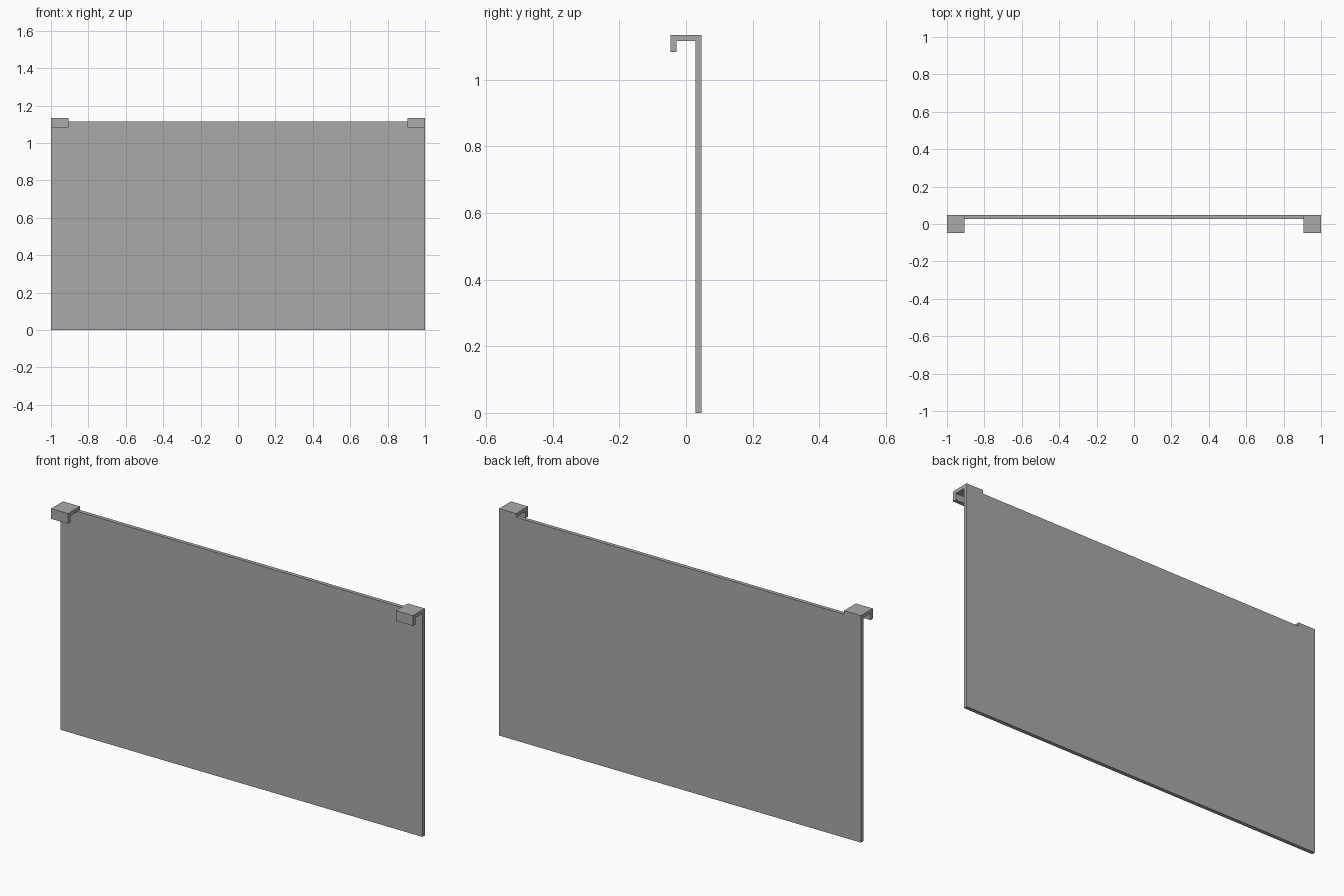
import bpy
import bmesh

cube = bpy.data.objects.get("Cube")
if cube:
    bpy.data.objects.remove(cube, do_unlink=True)

# Overall sizes
HALF_WIDTH = 1.0
HALF_DEPTH = 0.047
THICK = 0.019
PANEL_TOP = 1.116
HOOK_TOP = 1.134
LIP_BOTTOM = 1.083
HOOK_WIDTH = 0.094

grey = bpy.data.materials.new("mid_grey")
grey.use_nodes = True
colour = (0.4, 0.4, 0.4, 1.0)
grey.diffuse_color = colour
grey.node_tree.nodes["Principled BSDF"].inputs["Base Color"].default_value = colour


def extrude_profile(name, profile, x_start, x_end):
    """Extrude a closed (y, z) profile along x."""
    bm = bmesh.new()
    face = bm.faces.new([bm.verts.new((x_start, y, z)) for y, z in profile])
    result = bmesh.ops.extrude_face_region(bm, geom=[face])
    moved = [v for v in result["geom"] if isinstance(v, bmesh.types.BMVert)]
    bmesh.ops.translate(bm, verts=moved, vec=(x_end - x_start, 0, 0))
    bmesh.ops.recalc_face_normals(bm, faces=bm.faces)
    mesh = bpy.data.meshes.new(name)
    bm.to_mesh(mesh)
    bm.free()
    mesh.materials.append(grey)
    obj = bpy.data.objects.new(name, mesh)
    bpy.context.collection.objects.link(obj)
    return obj


# Thin upright panel along the back
back = HALF_DEPTH
panel_front = back - THICK
extrude_profile("panel", [(panel_front, 0), (back, 0),
                          (back, PANEL_TOP), (panel_front, PANEL_TOP)],
                -HALF_WIDTH, HALF_WIDTH)

# Hooks at both top corners: a bridge forward with a lip hanging down
lip_back = -HALF_DEPTH + THICK
hook = [(back, PANEL_TOP), (back, HOOK_TOP), (-HALF_DEPTH, HOOK_TOP),
        (-HALF_DEPTH, LIP_BOTTOM), (lip_back, LIP_BOTTOM),
        (lip_back, PANEL_TOP), (panel_front, PANEL_TOP)]
for side, sign in (("left", 1), ("right", -1)):
    extrude_profile(side + "_hook", hook, sign * HALF_WIDTH,
                    sign * (HALF_WIDTH - HOOK_WIDTH))
